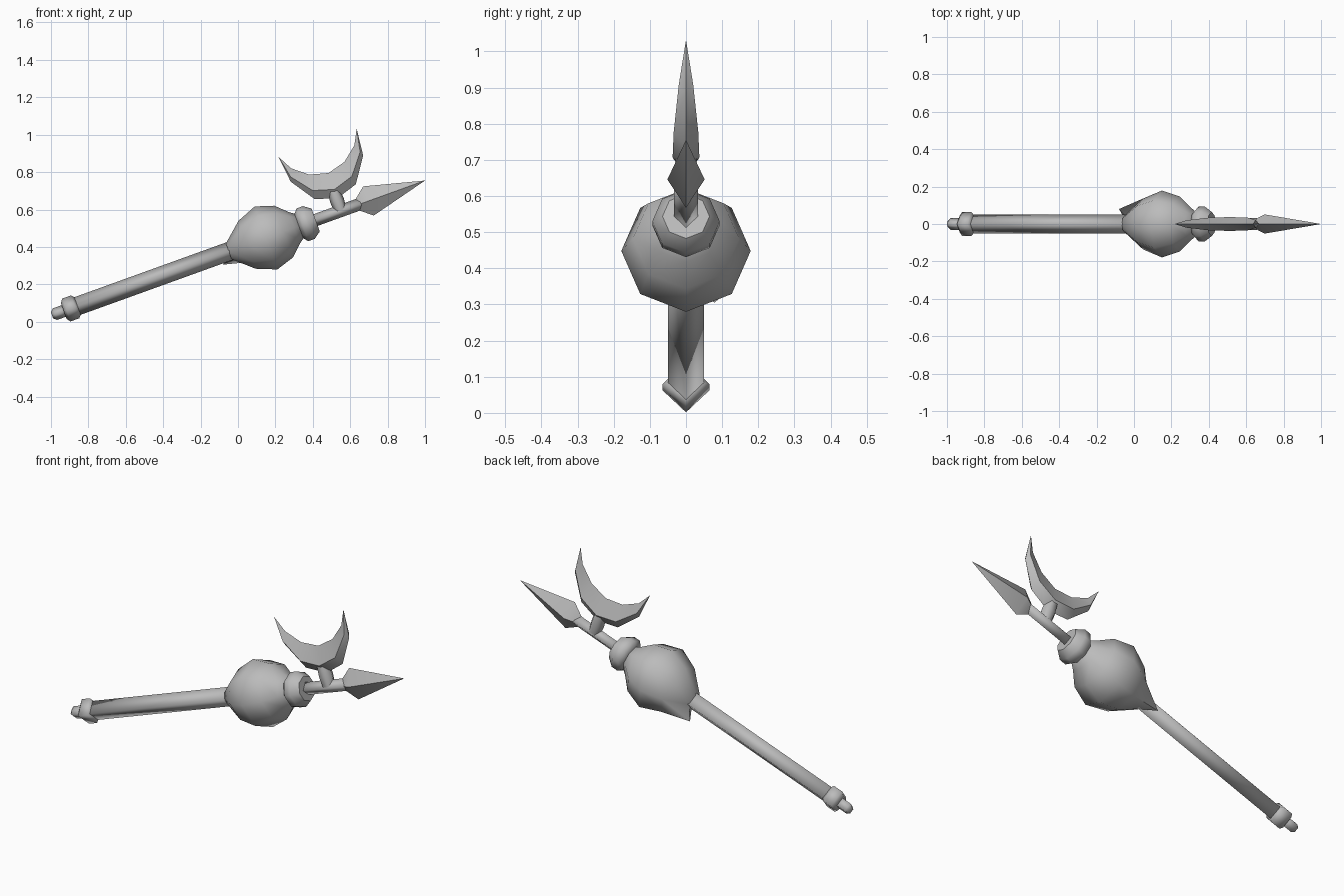
import bpy, bmesh, math
from mathutils import Matrix, Vector

cube = bpy.data.objects.get("Cube")
if cube:
    bpy.data.objects.remove(cube, do_unlink=True)

# One plain grey for the whole weapon
grey = bpy.data.materials.new("plain grey")
grey.use_nodes = True
grey.diffuse_color = (0.5, 0.5, 0.5, 1)
grey.node_tree.nodes["Principled BSDF"].inputs["Base Color"].default_value = (0.5, 0.5, 0.5, 1)

# Weapon frame: local X runs along the shaft, origin at the ball centre
FRAME = Matrix.Translation((0.15, 0, 0.448)) @ Matrix.Rotation(math.radians(-19.85), 4, 'Y')


def finish(name, bm, angle):
    """Clean the mesh, shade it by angle and place it in the weapon frame."""
    bmesh.ops.remove_doubles(bm, verts=bm.verts, dist=0.0005)
    bmesh.ops.recalc_face_normals(bm, faces=bm.faces)
    mesh = bpy.data.meshes.new(name)
    bm.to_mesh(mesh)
    bm.free()
    mesh.materials.append(grey)
    mesh.shade_smooth()
    mesh.set_sharp_from_angle(angle=math.radians(angle))
    obj = bpy.data.objects.new(name, mesh)
    obj.matrix_world = FRAME
    bpy.context.collection.objects.link(obj)
    return obj


def skin(bm, rings):
    """Join equal rings of points with quads and cap both ends."""
    loops = [[bm.verts.new(p) for p in ring] for ring in rings]
    for a, b in zip(loops, loops[1:]):
        for i in range(len(a)):
            j = (i + 1) % len(a)
            bm.faces.new((a[i], a[j], b[j], b[i]))
    bm.faces.new(loops[0])
    bm.faces.new(loops[-1])


def turned(name, profile, sides, angle, flat=1.0, pulled=None):
    """Turn (position, radius) pairs around the shaft axis."""
    rings = []
    for t, r in profile:
        angles = [math.tau * k / sides for k in range(sides)]
        rings.append([Vector((t, flat * r * math.cos(a), r * math.sin(a))) for a in angles])
    if pulled:
        index, point = pulled
        rings[0][index] = Vector(point)
    bm = bmesh.new()
    skin(bm, rings)
    return finish(name, bm, angle)


# Square-section butt, grip collar and shafts
turned("butt_knob", [(-1.217, 0.018), (-1.2, 0.033), (-1.13, 0.033)], 4, 91)
turned("butt_collar", [(-1.15, 0.045), (-1.135, 0.065), (-1.085, 0.065), (-1.07, 0.048)], 4, 91)
turned("main_shaft", [(-1.1, 0.05), (-0.15, 0.05)], 4, 91)
turned("thin_rod", [(0.24, 0.033), (0.54, 0.033)], 4, 91)

# Faceted ball with one rear corner drawn out into a spur
turned("ball", [(-0.212, 0.045), (-0.108, 0.136), (0, 0.179), (0.1, 0.147),
                (0.16, 0.09), (0.2, 0.06)], 8, 60, pulled=(7, (-0.265, 0.08, -0.056)))
turned("neck_collar", [(0.185, 0.068), (0.207, 0.093), (0.243, 0.093), (0.282, 0.065)], 8, 50)

# Flattened four-sided spear head
turned("spear_head", [(0.515, 0.028), (0.582, 0.083), (0.904, 0)], 4, 40, flat=0.62)

# Crescent blade: (offset from its middle, outer height, inner offset, inner height, half thickness)
half = [(0, 0.07, 0, 0.213, 0.037),
        (0.117, 0.107, 0.1, 0.24, 0.034),
        (0.206, 0.238, 0.18, 0.305, 0.02),
        (0.222, 0.385, 0.222, 0.385, 0)]
stations = [(-o, oz, -i, iz, w) for o, oz, i, iz, w in half[:0:-1]] + half
rings = []
for o, oz, i, iz, w in stations:
    outer = Vector((0.432 + o, 0, oz))
    inner = Vector((0.432 + i, 0, iz))
    ridge = outer.lerp(inner, 0.35)
    side = Vector((0, w, 0))
    rings.append([outer, ridge + side, inner, ridge - side])
bm = bmesh.new()
skin(bm, rings)
finish("crescent_blade", bm, 40)

# Short stem carrying the crescent
bm = bmesh.new()
skin(bm, [[(0.425 + r * math.cos(math.tau * k / 6), r * math.sin(math.tau * k / 6), z)
           for k in range(6)] for z, r in ((0, 0.033), (0.06, 0.038), (0.115, 0.033))])
finish("crescent_stem", bm, 65)
